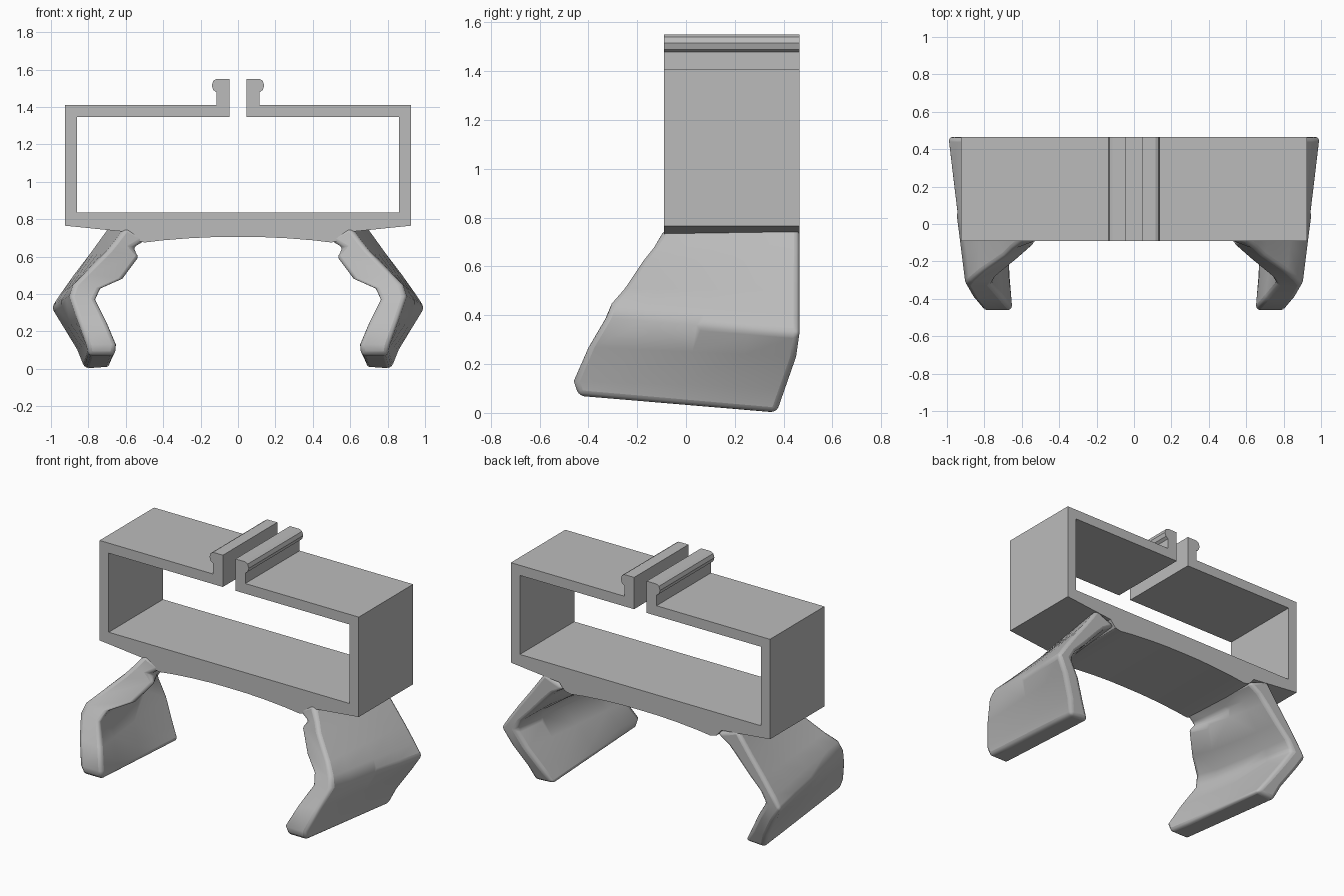
import bpy, bmesh, math
from mathutils import Vector

cube = bpy.data.objects.get("Cube")
if cube:
    bpy.data.objects.remove(cube, do_unlink=True)

FRONT, BACK = -0.09, 0.465

grey = bpy.data.materials.new("plain grey")
grey.use_nodes = True
colour = (0.5, 0.5, 0.5, 1)
grey.diffuse_color = colour
grey.node_tree.nodes["Principled BSDF"].inputs["Base Color"].default_value = colour


def finish(name, bm, smooth_angle):
    """Turn a bmesh into a named object with the shared material."""
    bmesh.ops.recalc_face_normals(bm, faces=bm.faces)
    mesh = bpy.data.meshes.new(name)
    bm.to_mesh(mesh)
    bm.free()
    mesh.materials.append(grey)
    obj = bpy.data.objects.new(name, mesh)
    bpy.context.collection.objects.link(obj)
    bpy.ops.object.select_all(action='DESELECT')
    bpy.context.view_layer.objects.active = obj
    obj.select_set(True)
    bpy.ops.object.shade_smooth_by_angle(angle=math.radians(smooth_angle))
    return obj


# Split box frame with arched underside and hooked lips, extruded along y
half = [(0, .705), (.13, .704), (.26, .698), (.4, .687), (.5, .675), (.54, .685),
        (.58, .73), (.925, .765), (.925, 1.41), (.115, 1.41), (.115, 1.478),
        (.132, 1.49), (.14, 1.515), (.132, 1.54), (.115, 1.55), (.045, 1.55),
        (.045, 1.345), (.86, 1.345), (.86, .835)]
outline = half + [(-x, z) for x, z in reversed(half[1:])]
bm = bmesh.new()
face = bm.faces.new([bm.verts.new((x, FRONT, z)) for x, z in outline])
moved = bmesh.ops.extrude_face_region(bm, geom=[face])["geom"]
verts = [g for g in moved if isinstance(g, bmesh.types.BMVert)]
bmesh.ops.translate(bm, vec=(0, BACK - FRONT, 0), verts=verts)
finish("split_box_frame", bm, 25)


# Bent clip leg, lofted from a forward-swept front section to the rear section.
# Each row: front inner xyz, front outer xyz, rear inner xz, rear outer xz
rows = [
    ((.48, -.088, .695), (.6, -.088, .76), (.54, .7), (.69, .76)),
    ((.56, -.1, .645), (.66, -.14, .68), (.62, .65), (.74, .69)),
    ((.52, -.1, .6), (.7, -.18, .63), (.67, .6), (.79, .62)),
    ((.61, -.18, .48), (.82, -.26, .51), (.77, .49), (.88, .5)),
    ((.73, -.28, .43), (.88, -.31, .45), (.85, .41), (.95, .4)),
    ((.76, -.33, .37), (.9, -.33, .39), (.89, .34), (1, .325)),
    ((.7, -.4, .25), (.86, -.4, .27), (.82, .23), (.94, .23)),
    ((.65, -.46, .13), (.81, -.46, .13), (.74, .1), (.86, .1)),
    ((.66, -.44, .07), (.8, -.44, .07), (.68, .01), (.82, 0)),
]


def rear(point):
    """Rear points lean forward near the foot."""
    x, z = point
    return Vector((x, BACK - max(0, .27 - z) * .35, z))


def section(t):
    """Inner and outer points at t; the inner pad fades quickly to the rear."""
    pairs = []
    for i, (fi, fo, ri, ro) in enumerate(rows):
        a, b = Vector(fi), Vector(fo)
        inner, outer = a.lerp(rear(ri), t), b.lerp(rear(ro), t)
        if 0 < i < 5:
            fade = a.lerp(rear(ri), t ** .6)
            inner.x, inner.z = fade.x, fade.z
        pairs.append((inner, outer))
    return pairs


bm = bmesh.new()
loops = []
for t in (0, .2, .5, .75, 1):
    pairs = section(t)
    ring = [p[0] for p in pairs] + [p[1] for p in reversed(pairs)]
    loops.append([bm.verts.new(p) for p in ring])
n = len(loops[0])
for a, b in zip(loops, loops[1:]):
    for i in range(n):
        j = (i + 1) % n
        bm.faces.new((a[i], a[j], b[j], b[i]))
for ring in (loops[0], loops[-1]):
    for i in range(len(rows) - 1):
        bm.faces.new((ring[i], ring[i + 1], ring[n - 2 - i], ring[n - 1 - i]))
leg = finish("clip_legs", bm, 60)
bevel = leg.modifiers.new("soft_edges", 'BEVEL')
bevel.width = .025
bevel.segments = 3
bevel.limit_method = 'ANGLE'
bevel.angle_limit = math.radians(50)
mirror = leg.modifiers.new("both_sides", 'MIRROR')
mirror.use_axis = (True, False, False)
